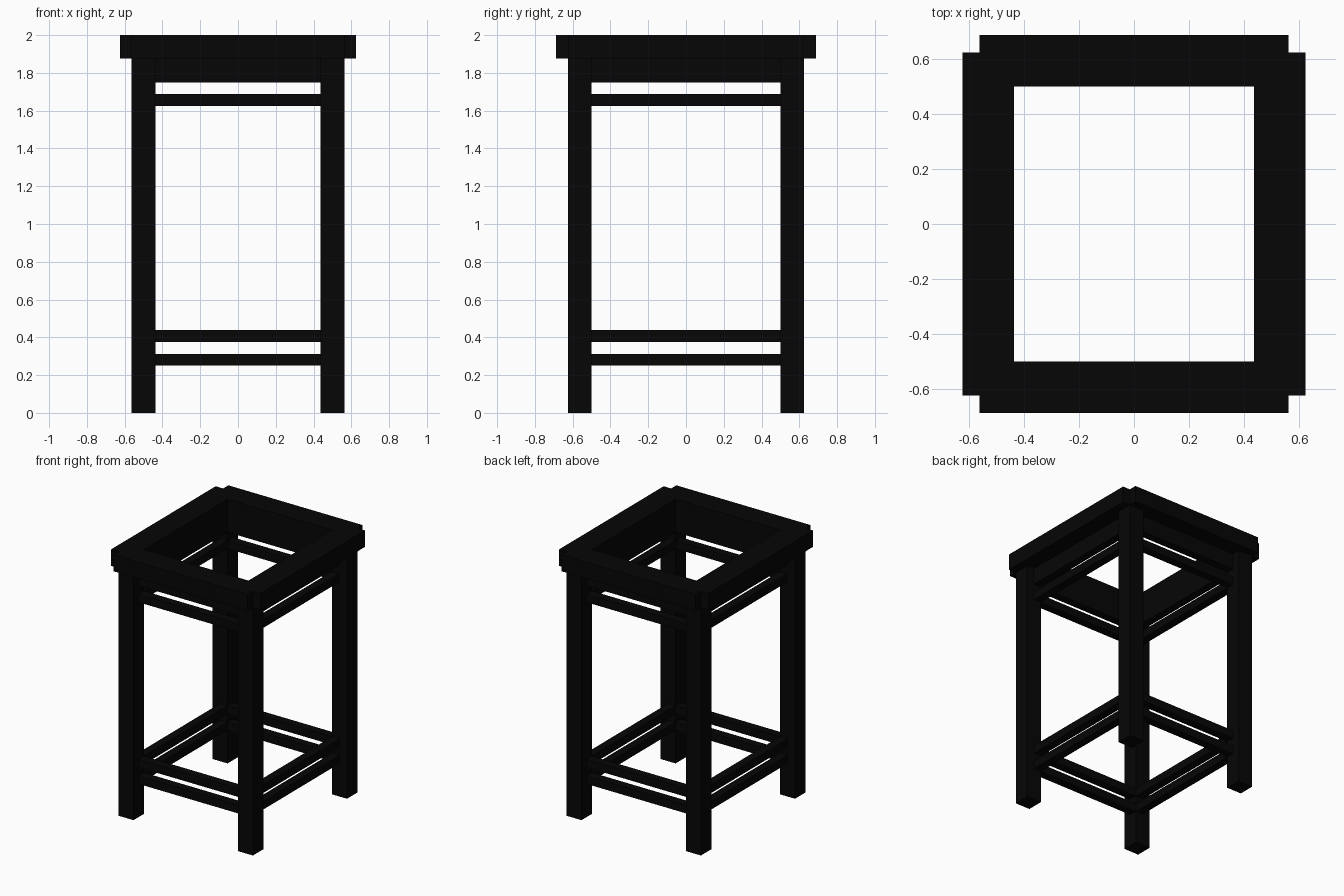
import bpy

cube = bpy.data.objects.get("Cube")
if cube:
    bpy.data.objects.remove(cube, do_unlink=True)

# Single near-black finish
black = bpy.data.materials.new("black_paint")
black.use_nodes = True
colour = (0.0018, 0.0018, 0.0018, 1.0)
black.diffuse_color = colour
black.node_tree.nodes["Principled BSDF"].inputs["Base Color"].default_value = colour


def box(name, x, y, z):
    """Box from (min, max) ranges on each axis."""
    ranges = (x, y, z)
    bpy.ops.mesh.primitive_cube_add(size=1, location=[(a + b) / 2 for a, b in ranges])
    ob = bpy.context.object
    ob.name = name
    ob.scale = [b - a for a, b in ranges]
    bpy.ops.object.transform_apply(location=False, rotation=False, scale=True)
    ob.data.materials.append(black)


def span(sign, a, b):
    return tuple(sorted((sign * a, sign * b)))


IN_X, OUT_X = 0.4375, 0.5625    # leg faces across the width
IN_Y, OUT_Y = 0.5, 0.625        # leg faces across the depth
BAR = 0.0625                    # rail thickness and top overhang

# Four square legs
for sx, xn in ((-1, "right"), (1, "left")):
    for sy, yn in ((-1, "front"), (1, "back")):
        box(f"{yn}_{xn}_leg", span(sx, IN_X, OUT_X), span(sy, IN_Y, OUT_Y), (0, 1.875))

# Thin bars between the legs, flush with the inner leg faces
bars = {"lower_rail": (0.25, 0.3125), "middle_rail": (0.375, 0.4375),
        "upper_rail": (1.625, 1.6875), "apron": (1.75, 1.875)}

for s, yn, xn in ((-1, "front", "right"), (1, "back", "left")):
    for name, z in bars.items():
        box(f"{yn}_{name}", (-IN_X, IN_X), span(s, IN_Y, IN_Y + BAR), z)
        box(f"{xn}_{name}", span(s, IN_X, IN_X + BAR), (-IN_Y, IN_Y), z)
    # Open top frame with notched corners
    box(f"{yn}_top_board", (-OUT_X, OUT_X), span(s, IN_Y, OUT_Y + BAR), (1.875, 2))
    box(f"{xn}_top_board", span(s, IN_X, OUT_X), (-IN_Y, IN_Y), (1.875, 2))
    box(f"{xn}_top_lip", span(s, OUT_X, OUT_X + BAR), (-OUT_Y, OUT_Y), (1.875, 2))
